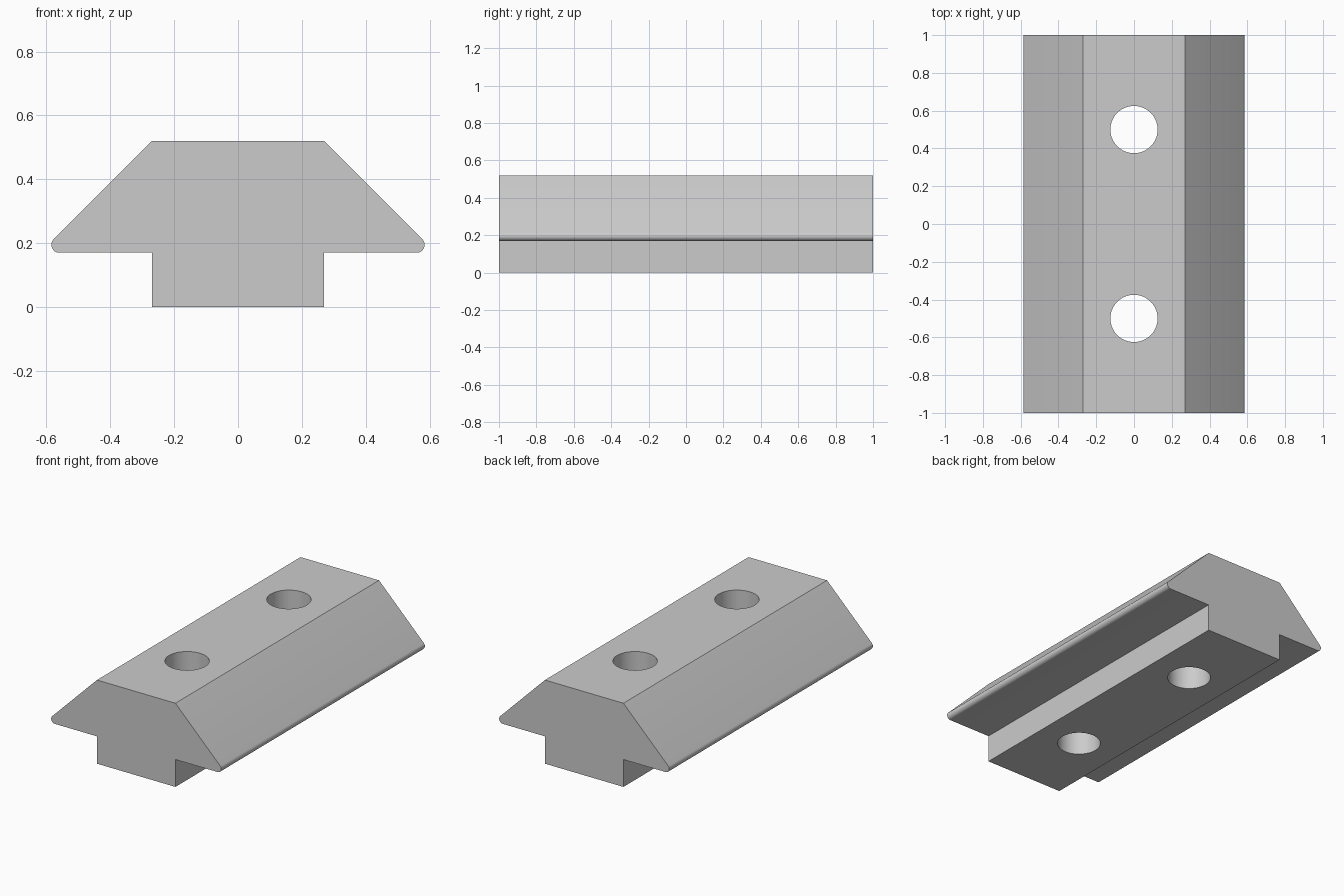
import bpy, bmesh
from math import radians, cos, sin

cube = bpy.data.objects.get("Cube")
if cube:
    bpy.data.objects.remove(cube)

LENGTH, HEIGHT = 2.0, 0.52
HALF_STEM, FLANGE_Z = 0.27, 0.17
LIP_X, LIP_R = 0.56, 0.025
HOLE_R, HOLE_Y = 0.125, 0.5

# Plain grey metal
steel = bpy.data.materials.new("grey_steel")
steel.use_nodes = True
grey = (0.6, 0.6, 0.6, 1)
steel.diffuse_color = grey
steel.node_tree.nodes["Principled BSDF"].inputs["Base Color"].default_value = grey

# Half profile: stem, flange underside, rounded lip, sloping shoulder
half = [(HALF_STEM, 0), (HALF_STEM, FLANGE_Z)]
for i in range(9):
    a = radians(-90 + 135 * i / 8)
    half.append((LIP_X + LIP_R * cos(a), FLANGE_Z + LIP_R + LIP_R * sin(a)))
half.append((HALF_STEM, HEIGHT))
profile = half + [(-x, z) for x, z in reversed(half)]

# Extrude the profile along the length
bm = bmesh.new()
face = bm.faces.new([bm.verts.new((x, -LENGTH / 2, z)) for x, z in profile])
ext = bmesh.ops.extrude_face_region(bm, geom=[face])
bmesh.ops.translate(bm, vec=(0, LENGTH, 0),
                    verts=[g for g in ext["geom"] if isinstance(g, bmesh.types.BMVert)])
bmesh.ops.recalc_face_normals(bm, faces=bm.faces)
mesh = bpy.data.meshes.new("slot_nut")
bm.to_mesh(mesh)
bm.free()
mesh.materials.append(steel)
nut = bpy.data.objects.new("slot_nut", mesh)
bpy.context.collection.objects.link(nut)

# Two through holes
for side in (-1, 1):
    bpy.ops.mesh.primitive_cylinder_add(vertices=64, radius=HOLE_R, depth=1,
                                        location=(0, side * HOLE_Y, HEIGHT / 2))
    cutter = bpy.context.object
    cutter.name = "hole_cutter"
    cutter.data.materials.append(steel)
    cutter.hide_render = True
    mod = nut.modifiers.new("hole", "BOOLEAN")
    mod.operation = "DIFFERENCE"
    mod.solver = "EXACT"
    mod.object = cutter
    bpy.ops.object.select_all(action="DESELECT")
    nut.select_set(True)
    bpy.context.view_layer.objects.active = nut
    bpy.ops.object.modifier_apply(modifier=mod.name)
    bpy.data.objects.remove(cutter)

# Smooth the lips and hole walls, keep the edges crisp
bpy.ops.object.shade_smooth_by_angle(angle=radians(30))
